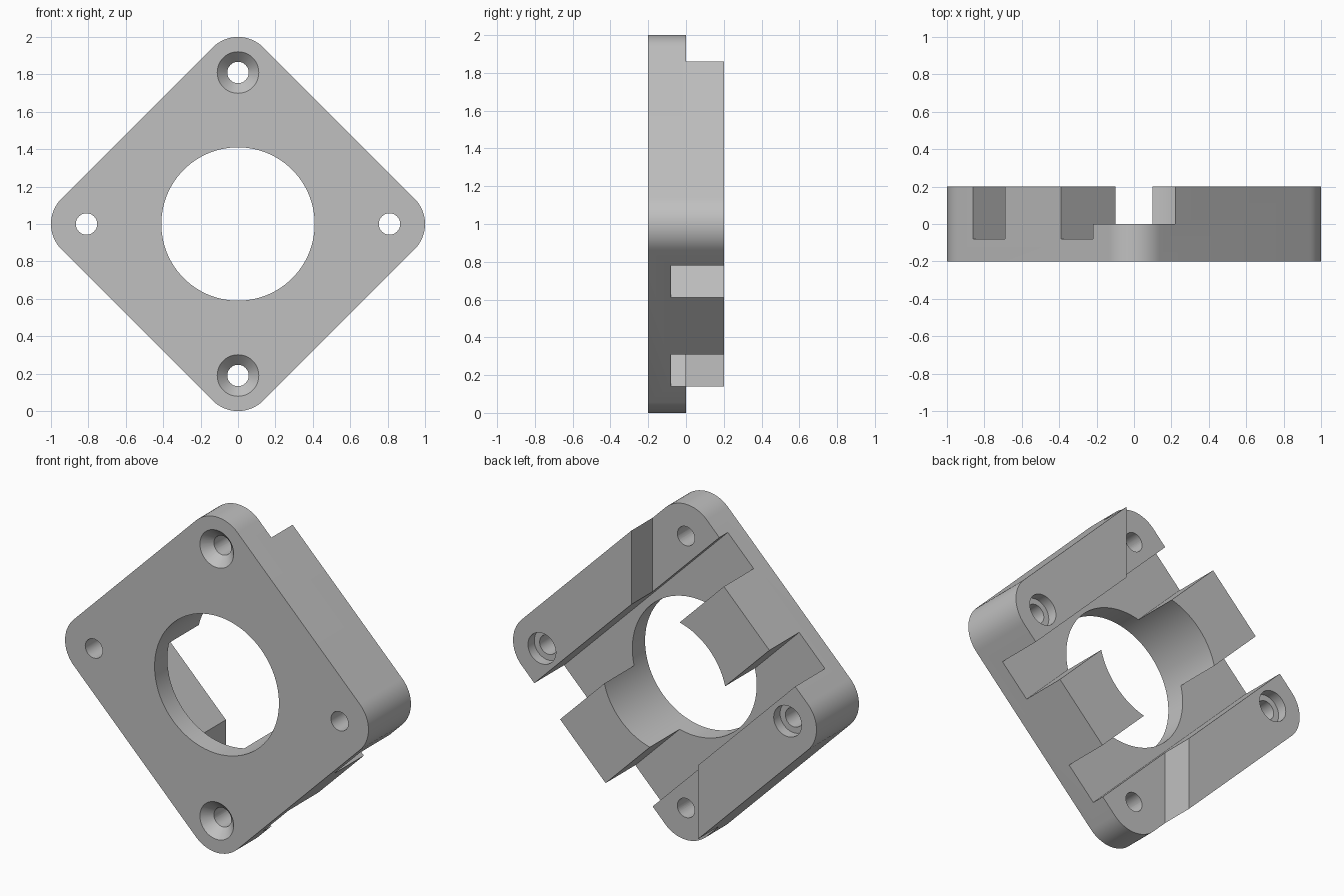
import bpy, bmesh
from math import cos, sin, pi, radians

cube = bpy.data.objects.get("Cube")
if cube:
    bpy.data.objects.remove(cube, do_unlink=True)

grey = bpy.data.materials.new("plain grey")
grey.use_nodes = True
colour = (0.53, 0.53, 0.53, 1)
grey.diffuse_color = colour
grey.node_tree.nodes["Principled BSDF"].inputs["Base Color"].default_value = colour

FRONT, BACK, MID, FLOOR = -0.2, 0.2, 0.0, -0.08
HOLE = 0.81          # mounting hole distance from the centre
EDGE = 1.08          # |x| + |z| on the straight sides
ROUND = 0.193        # corner radius


def prism(name, near, far, y0, y1):
    """Solid between two matching x-z outlines, with z measured from the centre."""
    bm = bmesh.new()
    a = [bm.verts.new((x, y0, z + 1)) for x, z in near]
    b = [bm.verts.new((x, y1, z + 1)) for x, z in far]
    bm.faces.new(a)
    bm.faces.new(b[::-1])
    for i in range(len(a)):
        j = (i + 1) % len(a)
        bm.faces.new((a[i], b[i], b[j], a[j]))
    bmesh.ops.recalc_face_normals(bm, faces=bm.faces)
    mesh = bpy.data.meshes.new(name)
    bm.to_mesh(mesh)
    bm.free()
    mesh.materials.append(grey)
    obj = bpy.data.objects.new(name, mesh)
    bpy.context.collection.objects.link(obj)
    return obj


def circle(x, z, r, n=48):
    return [(x + r * cos(2 * pi * i / n), z + r * sin(2 * pi * i / n)) for i in range(n)]


# Diamond plate with rounded corners
outline = []
for corner in range(4):
    mid = corner * pi / 2
    cx, cz = (1 - ROUND) * cos(mid), (1 - ROUND) * sin(mid)
    for k in range(17):
        t = mid + radians(-45 + 90 * k / 16)
        outline.append((cx + ROUND * cos(t), cz + ROUND * sin(t)))
plate = prism("mounting_plate", outline, outline, FRONT, BACK)


def cut(near, far, y0, y1):
    cutter = prism("cutter", near, far, y0, y1)
    cutter.hide_render = True
    mod = plate.modifiers.new("cut", 'BOOLEAN')
    mod.operation = 'DIFFERENCE'
    mod.solver = 'EXACT'
    mod.object = cutter
    bpy.context.view_layer.objects.active = plate
    bpy.ops.object.modifier_apply(modifier=mod.name)
    bpy.data.objects.remove(cutter, do_unlink=True)


def diagonal(c, d):
    """Point with x + z = c and x - z = d."""
    return ((c + d) / 2, (c - d) / 2)


for s in (1, -1):
    # Diagonal channel across the back
    slot = [diagonal(s * c, d) for c, d in ((0.30, -1.5), (0.64, -1.5), (0.64, 1.5), (0.30, 1.5))]
    cut(slot, slot, FLOOR, 0.3)
    # Lowered pad at the top and bottom corners
    pad = [(s * x, s * z) for x, z in ((0.22, 0.3), (0.22, 1.2), (-0.22, 1.2), (-0.22, 0.74))]
    cut(pad, pad, MID, 0.3)

# Central bore
bore = circle(0, 0, 0.41, 96)
cut(bore, bore, -0.3, 0.3)

for s in (1, -1):
    # Through holes in all four corners
    for x, z in ((s * HOLE, 0), (0, s * HOLE)):
        hole = circle(x, z, 0.057)
        cut(hole, hole, -0.3, 0.3)
    # Countersinks on the front, counterbores on the back
    cut(circle(0, s * HOLE, 0.121), circle(0, s * HOLE, 0.056), FRONT - 0.01, FRONT + 0.056)
    recess = circle(s * HOLE, 0, 0.092)
    cut(recess, recess, BACK - 0.06, 0.3)

# Smooth the curved walls, keep the edges sharp
bpy.ops.object.select_all(action='DESELECT')
plate.select_set(True)
bpy.context.view_layer.objects.active = plate
bpy.ops.object.shade_smooth_by_angle(angle=radians(25))
